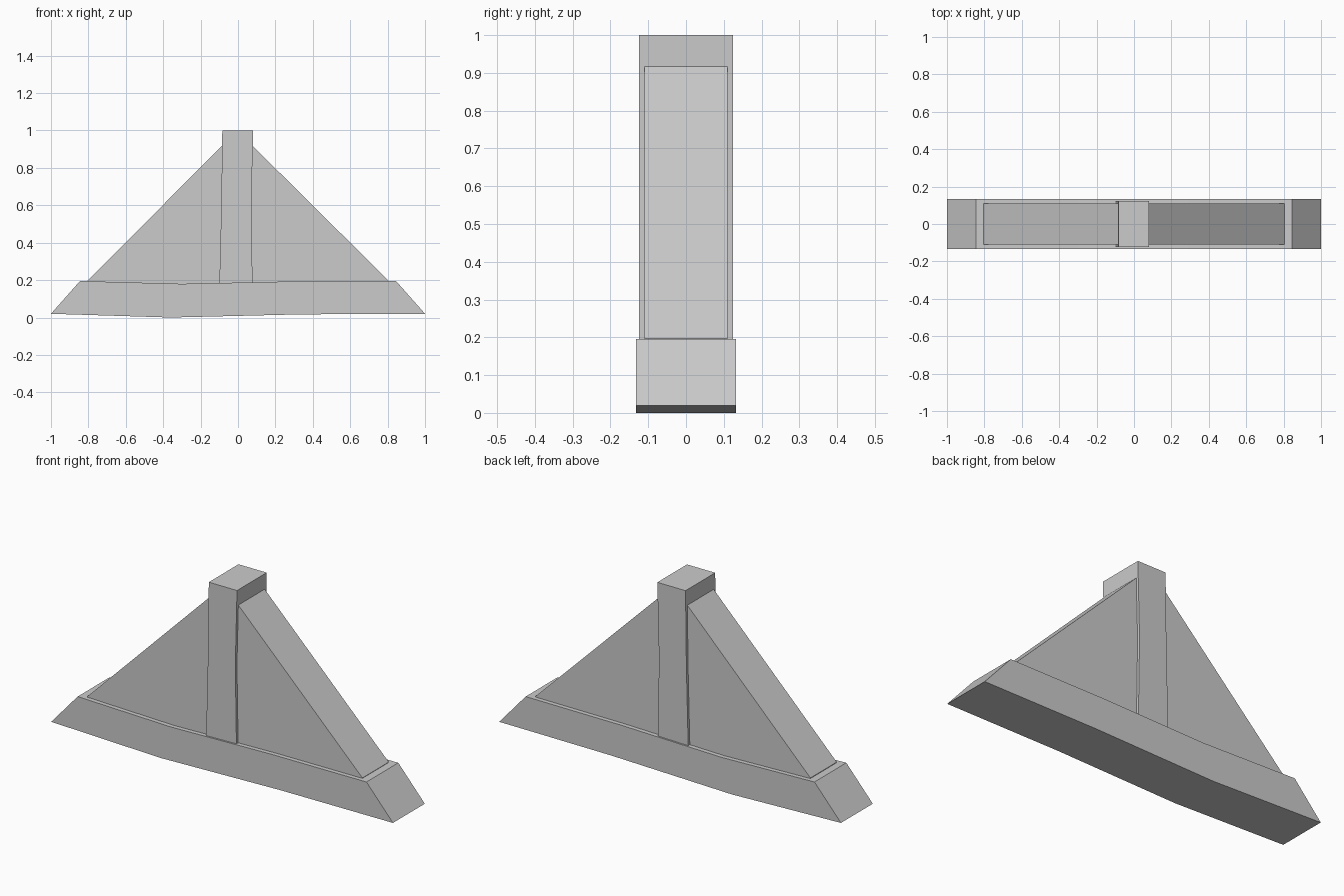
import bpy, bmesh

if "Cube" in bpy.data.objects:
    bpy.data.objects.remove(bpy.data.objects["Cube"])


def extrude_profile(name, profile, half_depth):
    """Extrude an x/z outline symmetrically along y."""
    bm = bmesh.new()
    face = bm.faces.new([bm.verts.new((x, -half_depth, z)) for x, z in profile])
    result = bmesh.ops.extrude_face_region(bm, geom=[face])
    moved = [v for v in result["geom"] if isinstance(v, bmesh.types.BMVert)]
    bmesh.ops.translate(bm, verts=moved, vec=(0, 2 * half_depth, 0))
    bmesh.ops.recalc_face_normals(bm, faces=bm.faces)
    mesh = bpy.data.meshes.new(name)
    bm.to_mesh(mesh)
    bm.free()
    obj = bpy.data.objects.new(name, mesh)
    bpy.context.collection.objects.link(obj)
    return obj


# Slightly sagging base beam with sloped ends
extrude_profile("base_beam", [
    (-1, 0.02), (-0.36, 0.0), (0.34, 0.017), (1, 0.02),
    (0.845, 0.195), (0.29, 0.193), (-0.3, 0.18), (-0.845, 0.195)], 0.133)

# Sloped side panels, tucked into the post and base
for side, sign, top_x in (("left", -1, 0.083), ("right", 1, 0.076)):
    extrude_profile(side + "_panel", [
        (0, 0.16), (sign * 0.805, 0.16), (sign * 0.805, 0.197),
        (sign * top_x, 0.92), (0, 0.92)], 0.11)

# Slightly crooked centre post
extrude_profile("centre_post", [
    (-0.1, 0.16), (0.078, 0.16), (0.071, 0.6), (0.081, 1.0),
    (-0.084, 1.0), (-0.089, 0.6)], 0.124)
